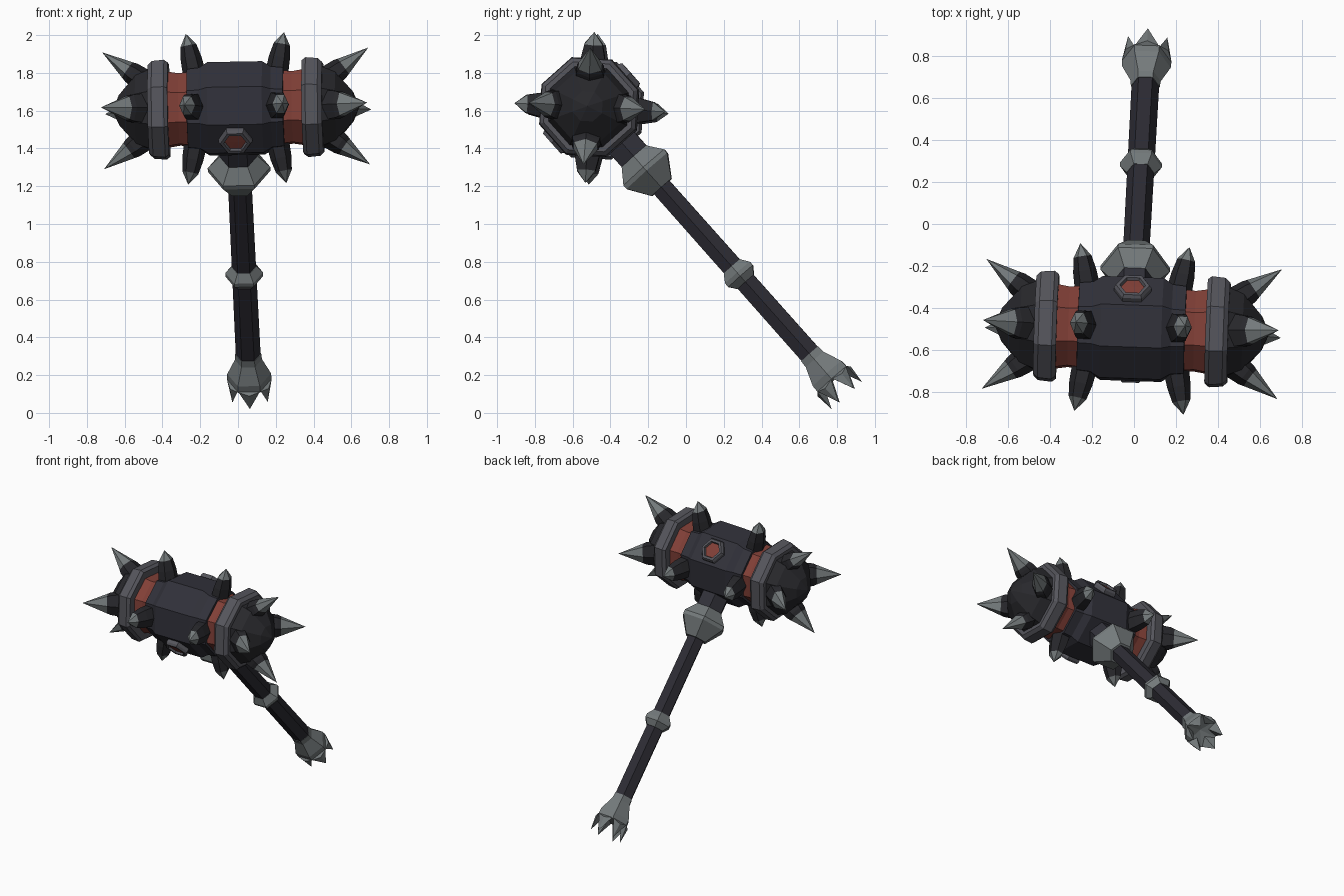
import bpy, bmesh, math
from mathutils import Vector, Matrix

if "Cube" in bpy.data.objects:
    bpy.data.objects.remove(bpy.data.objects["Cube"])

# ---- materials
def mat(name, c):
    m = bpy.data.materials.new(name)
    m.diffuse_color = (*c, 1)
    m.use_nodes = True
    m.node_tree.nodes["Principled BSDF"].inputs["Base Color"].default_value = m.diffuse_color
    return m

BODY = mat("dark_iron", (0.031, 0.031, 0.042))
CAP = mat("black_iron", (0.021, 0.021, 0.025))
GRIP = mat("grip", (0.026, 0.025, 0.034))
RING = mat("ring_grey", (0.092, 0.092, 0.108))
STEEL = mat("steel", (0.175, 0.195, 0.20))
RED = mat("red", (0.22, 0.050, 0.038))

# ---- tilted hammer frame: X along head, Z up along handle, origin at head centre
X = Vector((1, -0.035, 0.018)).normalized()
Z = Vector((-0.037, -0.664, 0.747))
Z = (Z - X * Z.dot(X)).normalized()
Y = Z.cross(X)
FRAME = Matrix.Translation((-0.01, -0.5, 1.612)) @ Matrix((X, Y, Z)).transposed().to_4x4()


def finish(name, bm, mats):
    bmesh.ops.recalc_face_normals(bm, faces=bm.faces)
    me = bpy.data.meshes.new(name)
    bm.to_mesh(me)
    bm.free()
    for m in mats:
        me.materials.append(m)
    ob = bpy.data.objects.new(name, me)
    ob.matrix_world = FRAME
    bpy.context.collection.objects.link(ob)
    return ob


def loft(name, profile, mats, sides, origin, axis, side, phase=0.0, wide=1.0):
    """Rings of (distance, radius, material of the band that follows) along an axis."""
    o, a = Vector(origin), Vector(axis).normalized()
    s = Vector(side)
    s = (s - a * s.dot(a)).normalized()
    t = a.cross(s)
    bm = bmesh.new()
    prev, pm = None, 0
    for k, (h, r, m) in enumerate(profile):
        if r == 0:
            ring = [bm.verts.new(o + a * h)] * sides
        else:
            ring = [bm.verts.new(o + a * h + s * r * math.cos(w) + t * r * wide * math.sin(w))
                    for w in (phase + math.tau * i / sides for i in range(sides))]
        if prev:
            for i in range(sides):
                j = (i + 1) % sides
                q = list(dict.fromkeys((prev[i], prev[j], ring[j], ring[i])))
                bm.faces.new(q).material_index = pm
        if r and k in (0, len(profile) - 1):
            bm.faces.new(ring).material_index = m if k == 0 else pm
        prev, pm = ring, m
    return finish(name, bm, mats)


# ---- head: central drum with red bands
OCT = math.pi / 8
half = [(0.0, 0.262, 0), (0.145, 0.262, 0), (0.19, 0.232, 0), (0.255, 0.225, 0),
        (0.256, 0.208, 1), (0.30, 0.203, 1), (0.37, 0.215, 1)]
for sx, tag in ((-1, "left"), (1, "right")):
    loft("head_drum_" + tag, half, [BODY, RED], 8, (0, 0, 0), (sx, 0, 0), (0, 1, 0), OCT)
    # thick bevelled ring
    loft("head_ring_" + tag, [(0.355, 0.20, 0), (0.355, 0.264, 0), (0.375, 0.28, 0),
                              (0.44, 0.274, 0), (0.462, 0.252, 0), (0.462, 0.18, 0)],
         [RING], 8, (0, 0, 0), (sx, 0, 0), (0, 1, 0), OCT)
    # domed striking end
    loft("head_cap_" + tag, [(0.44, 0.235, 0), (0.53, 0.195, 0), (0.62, 0.085, 0), (0.655, 0, 0)],
         [CAP], 8, (0, 0, 0), (sx, 0, 0), (0, 1, 0), OCT)
    # four end spikes and four side spikes on the diagonals
    for k in range(4):
        w = math.pi / 4 + k * math.pi / 2
        rad = Vector((0, math.cos(w), math.sin(w)))
        ex = Vector((sx, 0, 0))
        b, tip = ex * 0.47 + rad * 0.14, ex * 0.705 + rad * 0.31
        L = (tip - b).length
        loft(f"end_spike_{tag}_{k}", [(0, 0.068, 0), (0.10, 0.058, 0), (0.125, 0.05, 1), (L, 0, 1)],
             [CAP, STEEL], 6, b, tip - b, ex, 0, 1.4)
        b, tip = ex * 0.215 + rad * 0.17, ex * 0.26 + rad * 0.40
        L = (tip - b).length
        loft(f"side_spike_{tag}_{k}", [(0, 0.062, 0), (0.10, 0.056, 0), (0.17, 0.043, 1), (L, 0, 1)],
             [CAP, STEEL], 6, b, tip - b, ex, 0, 1.3)

# ---- hexagonal gems in frames, on the front and back of the drum
for sy, tag in ((-1, "front"), (1, "back")):
    loft("gem_" + tag, [(0.22, 0.088, 0), (0.265, 0.09, 0), (0.28, 0.08, 0), (0.28, 0.062, 0),
                        (0.266, 0.056, 1), (0.267, 0, 1)],
         [RING, RED], 6, (0, 0, 0), (0, sy, 0), (1, 0, 0))

# ---- handle, collar, grip ring (measured down from the head centre)
DOWN, SIDE = (0, 0, -1), (1, 0, 0)
loft("handle", [(0.2, 0.062, 0), (1.82, 0.066, 0)], [GRIP], 6, (0, 0, 0), DOWN, SIDE)
loft("collar", [(0.22, 0.10, 0), (0.34, 0.10, 1), (0.42, 0.166, 1), (0.445, 0.166, 1), (0.56, 0.08, 1)],
     [BODY, STEEL], 6, (0, 0, 0), DOWN, SIDE)
loft("grip_ring", [(1.12, 0.066, 0), (1.165, 0.10, 0), (1.19, 0.10, 0), (1.23, 0.066, 0)],
     [STEEL], 6, (0, 0, 0), DOWN, SIDE)

# ---- pommel with six claws
loft("pommel", [(1.74, 0.069, 0), (1.78, 0.072, 0), (1.88, 0.116, 0), (1.925, 0.118, 0), (1.90, 0, 0)],
     [STEEL], 6, (0, 0, 0), DOWN, SIDE)
bm = bmesh.new()
for k in range(6):
    def pt(r, ang, h):
        w = math.radians(60 * k + ang)
        return bm.verts.new((r * math.cos(w), r * math.sin(w), -h))
    a, b = pt(0.118, 2, 1.92), pt(0.118, 58, 1.92)
    ridge, inner, tip = pt(0.118, 30, 1.935), pt(0.05, 30, 1.90), pt(0.108, 30, 2.035)
    for f in ((a, ridge, tip), (ridge, b, tip), (b, inner, tip), (inner, a, tip), (a, inner, b, ridge)):
        bm.faces.new(f)
finish("pommel_claws", bm, [STEEL])
